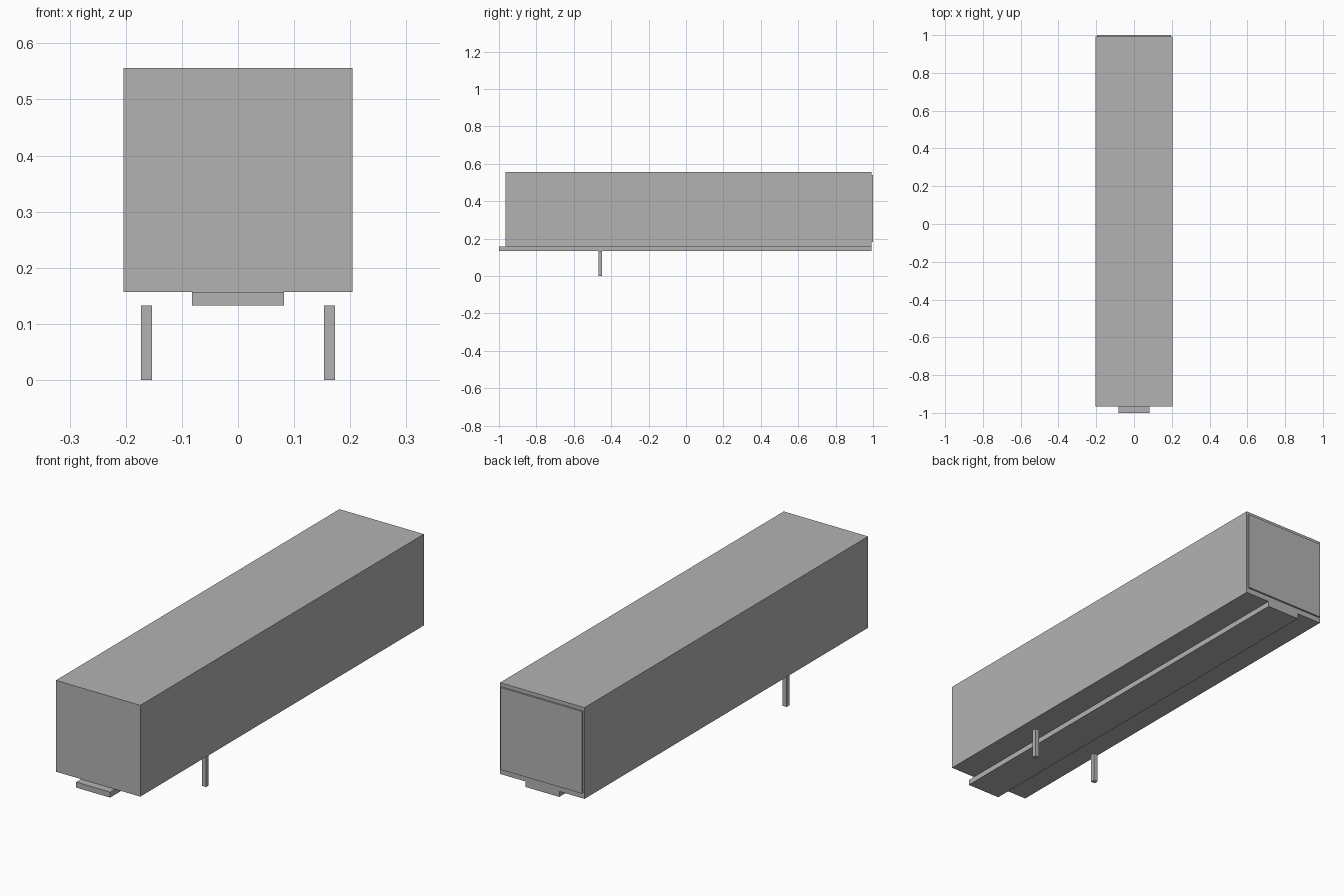
import bpy

if "Cube" in bpy.data.objects:
    bpy.data.objects.remove(bpy.data.objects["Cube"])

grey = bpy.data.materials.new("plain_grey")
grey.diffuse_color = (0.45, 0.45, 0.45, 1.0)
grey.use_nodes = True
grey.node_tree.nodes["Principled BSDF"].inputs["Base Color"].default_value = grey.diffuse_color


def box(name, x, y, z):
    """Box spanning the given (min, max) ranges."""
    bpy.ops.mesh.primitive_cube_add(size=1)
    ob = bpy.context.object
    ob.name = name
    for v in ob.data.vertices:
        v.co = [r[0] if c < 0 else r[1] for c, r in zip(v.co, (x, y, z))]
    ob.data.materials.append(grey)
    return ob


# Long cargo box
box("cargo_box", (-0.204, 0.204), (-0.966, 0.992), (0.157, 0.556))

# Chassis beam beneath it, sticking out at the front
box("chassis_beam", (-0.082, 0.082), (-1.0, 0.992), (0.133, 0.157))

# Raised rear door panel
box("rear_door", (-0.197, 0.197), (0.992, 1.0), (0.181, 0.540))

# Pair of support legs, reaching up to the level of the beam's underside
for side, cx in (("left", -0.163), ("right", 0.163)):
    box("support_leg_" + side, (cx - 0.0095, cx + 0.0095),
        (-0.4675, -0.4485), (0.0, 0.133))
